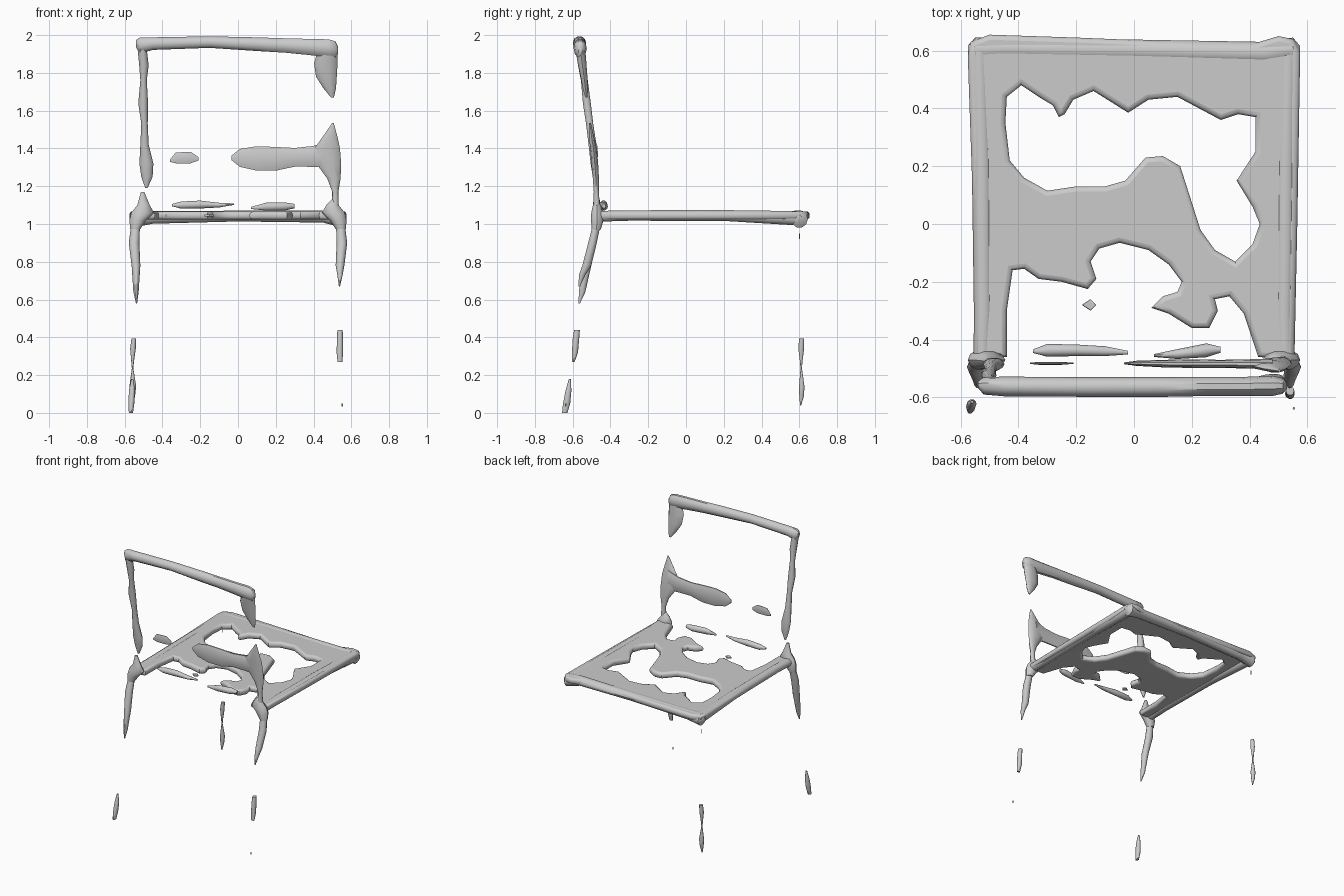
import bpy, bmesh
from math import sin, cos, tau, radians


def finish(ob):
    bpy.ops.object.select_all(action='DESELECT')
    ob.select_set(True)
    bpy.context.view_layer.objects.active = ob
    if ob.type == 'CURVE':
        bpy.ops.object.convert(target='MESH')
    bpy.ops.object.shade_smooth_by_angle(angle=radians(40))


def loft(name, axis, rings, sides=10):
    """Elliptical rings along an axis: (position, centre a, centre b, radius a, radius b)."""
    bm = bmesh.new()
    loops = []
    for p, a, b, ra, rb in rings:
        loop = []
        for i in range(sides):
            u, v = a + ra * cos(tau * i / sides), b + rb * sin(tau * i / sides)
            loop.append(bm.verts.new({'x': (p, u, v), 'y': (u, p, v), 'z': (u, v, p)}[axis]))
        loops.append(loop)
    for l0, l1 in zip(loops, loops[1:]):
        for i in range(sides):
            j = (i + 1) % sides
            bm.faces.new((l0[i], l0[j], l1[j], l1[i]))
    bm.faces.new(loops[0])
    bm.faces.new(loops[-1])
    bmesh.ops.recalc_face_normals(bm, faces=bm.faces)
    me = bpy.data.meshes.new(name)
    bm.to_mesh(me)
    bm.free()
    ob = bpy.data.objects.new(name, me)
    bpy.context.collection.objects.link(ob)
    finish(ob)


def plate(name, outlines, z, half):
    """Flat rounded plate from closed outlines; inner outlines become holes."""
    cu = bpy.data.curves.new(name, 'CURVE')
    cu.dimensions, cu.fill_mode = '2D', 'BOTH'
    for pts in outlines:
        sp = cu.splines.new('POLY')
        sp.points.add(len(pts) - 1)
        for q, (x, y) in zip(sp.points, pts):
            q.co = (x, y, 0, 1)
        sp.use_cyclic_u = True
    cu.bevel_depth, cu.bevel_resolution = half * 0.8, 2
    cu.extrude, cu.offset = half * 0.2, -half * 0.8
    ob = bpy.data.objects.new(name, cu)
    ob.location.z = z
    bpy.context.collection.objects.link(ob)
    finish(ob)


# Seat sheet with ragged rear edge and a large hole
outer = [(-.55, -.47), (-.44, -.46), (-.44, -.3), (-.42, -.16), (-.38, -.155), (-.33, -.19),
         (-.25, -.2), (-.16, -.225), (-.13, -.19), (-.15, -.13), (-.12, -.085), (-.05, -.065),
         (.05, -.09), (.12, -.14), (.165, -.2), (.15, -.235), (.1, -.25), (.06, -.29),
         (.12, -.31), (.2, -.36), (.26, -.36), (.29, -.3), (.28, -.26), (.33, -.25),
         (.38, -.31), (.43, -.46), (.555, -.47), (.565, 0), (.575, .6), (.55, .64), (.5, .65),
         (.4, .62), (-.2, .645), (-.5, .655), (-.565, .63), (-.575, .58), (-.555, 0)]
hole = [(-.39, .48), (-.33, .44), (-.28, .41), (-.26, .37), (-.24, .38), (-.21, .43), (-.14, .46),
        (-.02, .385), (.05, .43), (.15, .44), (.3, .36), (.36, .38), (.42, .37), (.42, .25),
        (.355, .15), (.41, .06), (.435, 0), (.41, -.07), (.35, -.13), (.28, -.09), (.23, -.02),
        (.16, .2), (.1, .235), (.04, .23), (-.03, .15), (-.1, .13), (-.2, .13), (-.3, .115),
        (-.38, .16), (-.43, .22), (-.445, .35), (-.44, .44)]
plate("seat", [outer, hole], 1.045, .022)
plate("seat_flake", [[(-.18, -.28), (-.15, -.26), (-.13, -.28), (-.15, -.3)]], 1.045, .006)

# Thicker seat rims
loft("front_rim", 'x', [(-.575, .6, 1.03, .015, .015), (-.55, .6, 1.025, .045, .045),
                        (-.45, .605, 1.035, .04, .035), (0, .6, 1.042, .038, .03),
                        (.45, .59, 1.04, .04, .034), (.55, .6, 1.025, .045, .045),
                        (.575, .6, 1.03, .015, .015)])
for s, n in ((-1, "left"), (1, "right")):
    loft(n + "_rim", 'y', [(-.49, s * .525, 1.04, .03, .03), (-.3, s * .52, 1.045, .034, .029),
                           (.2, s * .525, 1.045, .036, .03), (.6, s * .535, 1.03, .036, .04)])
    # Joint where the leg, seat and post meet
    top = 1.17 if s < 0 else 1.13
    loft(n + "_joint", 'z', [(.97, s * .545, -.475, .025, .025), (1.02, s * .53, -.47, .045, .035),
                             (1.06, s * .505, -.47, .06, .033), (1.1, s * .5, -.472, .033, .022),
                             (top, s * .505, -.475, .009, .01)])
    # Upper part of the splayed rear leg
    end = .58 if s < 0 else .67
    loft(n + "_rear_leg", 'z', [(1.03, s * .54, -.465, .022, .02), (.9, s * .55, -.495, .028, .024),
                                (.78, s * .54, -.525, .023, .025), (end + .06, s * .54, -.55, .014, .018),
                                (end, s * .537, -.565, .003, .004)])

# Top rail of the back
loft("top_rail", 'x', [(-.54, -.555, 1.955, .012, .02), (-.52, -.56, 1.945, .03, .045),
                       (-.45, -.562, 1.955, .034, .035), (-.15, -.564, 1.963, .034, .032),
                       (.1, -.564, 1.952, .034, .038), (.25, -.562, 1.945, .033, .04),
                       (.38, -.562, 1.937, .033, .045), (.48, -.56, 1.93, .035, .05),
                       (.515, -.56, 1.925, .027, .045), (.53, -.56, 1.92, .01, .02)])
loft("right_post_top", 'z', [(1.93, .475, -.56, .05, .028), (1.85, .465, -.55, .062, .024),
                             (1.78, .468, -.54, .055, .019), (1.72, .485, -.533, .034, .015),
                             (1.67, .5, -.527, .008, .006)])
# Left back post
loft("left_post", 'z', [(1.95, -.51, -.56, .024, .028), (1.84, -.498, -.55, .025, .023),
                        (1.76, -.5, -.538, .017, .019), (1.64, -.502, -.525, .026, .022),
                        (1.53, -.495, -.51, .017, .02), (1.42, -.495, -.495, .022, .022),
                        (1.32, -.485, -.485, .037, .021), (1.25, -.482, -.478, .03, .016),
                        (1.19, -.485, -.475, .006, .006)])
# Right back post and its broken middle rail
loft("right_post_lower", 'z', [(1.535, .503, -.508, .004, .005), (1.46, .487, -.5, .04, .014),
                               (1.4, .472, -.49, .068, .018), (1.32, .48, -.483, .066, .019),
                               (1.24, .508, -.477, .035, .017), (1.17, .515, -.475, .016, .014),
                               (1.06, .515, -.472, .02, .02)])
loft("middle_rail", 'x', [(-.035, -.482, 1.35, .003, .012), (.01, -.482, 1.35, .009, .05),
                          (.1, -.483, 1.347, .013, .068), (.2, -.483, 1.345, .015, .066),
                          (.3, -.484, 1.353, .014, .052), (.4, -.484, 1.358, .016, .058),
                          (.48, -.484, 1.37, .018, .075)])
loft("middle_rail_flake", 'x', [(-.36, -.482, 1.335, .002, .006), (-.33, -.482, 1.35, .005, .03),
                                (-.25, -.482, 1.352, .005, .032), (-.21, -.482, 1.345, .002, .01)])

# Loose flakes above the rear of the seat
loft("left_cushion_flake", 'x', [(-.35, -.44, 1.1, .006, .006), (-.3, -.437, 1.1, .022, .02),
                                 (-.2, -.437, 1.103, .02, .022), (-.1, -.44, 1.1, .017, .013),
                                 (-.02, -.445, 1.105, .006, .004)])
loft("right_cushion_flake", 'x', [(.07, -.455, 1.085, .005, .006), (.15, -.45, 1.092, .017, .022),
                                  (.25, -.437, 1.093, .024, .022), (.3, -.435, 1.095, .01, .012)])

# Remaining pieces of the lower legs
loft("right_rear_leg_piece", 'z', [(.44, .54, -.577, .014, .016), (.4, .54, -.582, .016, .018),
                                   (.32, .539, -.588, .017, .017), (.27, .54, -.597, .013, .008)])
loft("left_rear_foot", 'z', [(.18, -.56, -.615, .005, .005), (.12, -.561, -.622, .016, .016),
                             (.05, -.565, -.632, .016, .02), (0, -.567, -.642, .011, .015)])
loft("left_front_leg_piece", 'z', [(.395, -.552, .612, .012, .014), (.34, -.556, .61, .015, .016),
                                   (.27, -.558, .61, .007, .007), (.235, -.558, .61, .004, .004),
                                   (.14, -.557, .613, .018, .015), (.09, -.558, .612, .013, .013),
                                   (.04, -.558, .607, .003, .003)])
loft("right_rear_foot_speck", 'z', [(.05, .553, -.637, .004, .004), (.035, .553, -.638, .004, .004)])
loft("left_front_leg_speck", 'z', [(.95, -.55, .6, .003, .003), (.92, -.55, .6, .003, .003)])
